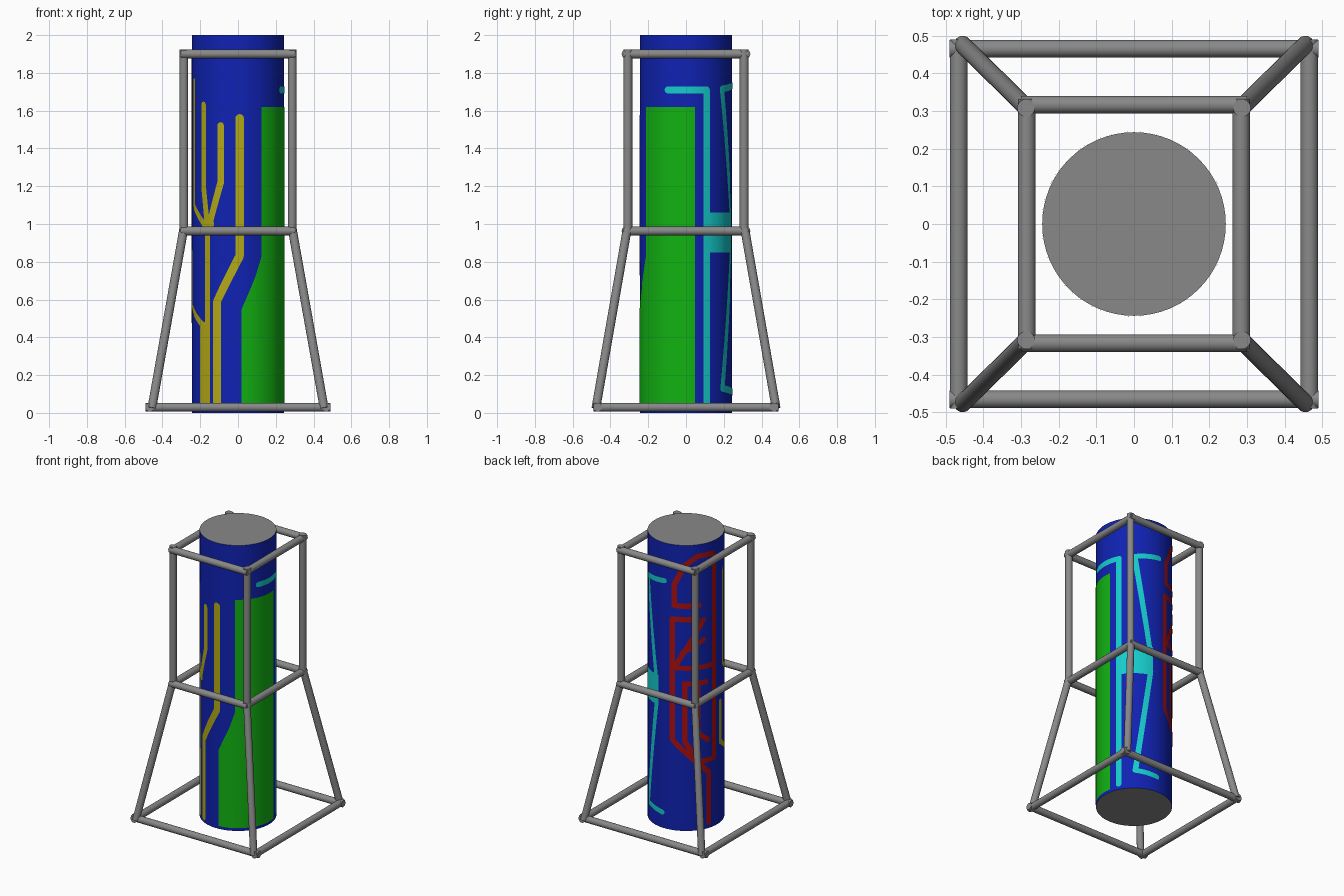
import bpy, bmesh, math
from mathutils import Vector

if "Cube" in bpy.data.objects:
    bpy.data.objects.remove(bpy.data.objects["Cube"])

R, SIDES = 0.244, 64


def mat(name, col):
    m = bpy.data.materials.new(name)
    m.diffuse_color = (*col, 1)
    m.use_nodes = True
    m.node_tree.nodes["Principled BSDF"].inputs["Base Color"].default_value = m.diffuse_color
    return m


GREY = mat("grey", (0.25, 0.25, 0.25))
BLUE = mat("blue", (0.005, 0.016, 0.45))
GREEN = mat("green", (0.006, 0.45, 0.006))
YELLOW = mat("yellow", (0.45, 0.40, 0.008))
CYAN = mat("cyan", (0.008, 0.60, 0.60))
RED = mat("red", (0.42, 0.005, 0.005))


def add_object(name, bm, mats):
    me = bpy.data.meshes.new(name)
    bm.to_mesh(me)
    bm.free()
    for m in mats:
        me.materials.append(m)
    ob = bpy.data.objects.new(name, me)
    bpy.context.collection.objects.link(ob)
    return ob


# Main column: blue wall, grey caps
bm = bmesh.new()
bmesh.ops.create_cone(bm, cap_ends=True, segments=SIDES, radius1=R, radius2=R, depth=2)
bmesh.ops.translate(bm, verts=bm.verts, vec=(0, 0, 1))
for f in bm.faces:
    cap = abs(f.normal.z) > 0.5
    f.material_index = 1 if cap else 0
    f.smooth = not cap
for e in bm.edges:
    if any(abs(f.normal.z) > 0.5 for f in e.link_faces):
        e.smooth = False
add_object("column", bm, [BLUE, GREY])


# Painted areas are drawn flat as (angle from front in degrees, height), then wrapped on the column
def flat(p):
    return Vector((math.radians(p[0]) * R, 0, p[1]))


def polygon(bm, pts):
    bm.faces.new([bm.verts.new(p) for p in pts])


def strip(bm, path, width):
    h = width / 2
    pts = [flat(p) for p in path]
    for a, b in zip(pts, pts[1:]):
        d = (b - a).normalized()
        n = Vector((-d.z, 0, d.x)) * h
        polygon(bm, [a - n, b - n, b + n, a + n])
    for p in pts:  # rounded joints and ends
        ring = [math.tau * k / 12 for k in range(12)]
        polygon(bm, [p + Vector((math.cos(t) * h, 0, math.sin(t) * h)) for t in ring])


def painted(name, material, strips=(), areas=()):
    bm = bmesh.new()
    for path, width in strips:
        strip(bm, path, width)
    for area in areas:
        polygon(bm, [flat(p) for p in area])
    for k in range(-SIDES // 2, SIDES // 2 + 4):  # cut along the column facets
        bmesh.ops.bisect_plane(bm, geom=bm.verts[:] + bm.edges[:] + bm.faces[:], dist=1e-6,
                               plane_co=(math.tau * k / SIDES * R, 0, 0), plane_no=(1, 0, 0))
    r = R + 0.0018
    for v in bm.verts:
        t = v.co.x / R
        v.co = (r * math.sin(t), -r * math.cos(t), v.co.z)
    for f in bm.faces:
        f.smooth = True
    add_object(name, bm, [material])


painted("green_panel", GREEN, areas=[
    [(4.5, 0.02), (101, 0.02), (101, 1.62), (30.5, 1.62), (30.5, 0.83), (22, 0.72), (4.5, 0.55)]])

painted("yellow_branches", YELLOW, [
    ([(2, 1.56), (2, 0.83), (-27, 0.59), (-27, 0.04)], 0.045),
    ([(-22, 1.52), (-22, 1.22), (-37, 1.01)], 0.038),
    ([(-48, 1.63), (-48, 1.2), (-42, 1.01)], 0.036),
    ([(-72, 1.76), (-72, 1.1), (-47, 1.0)], 0.032),
    ([(-47, 1.0), (-35, 1.0)], 0.035),
    ([(-41, 1.0), (-41, 0.45)], 0.036),
    ([(-83, 0.85), (-83, 0.57), (-48, 0.46)], 0.034),
], [[(-55, 0.02), (-37, 0.02), (-37, 0.48), (-55, 0.48)]])

painted("cyan_branches", CYAN, [
    ([(67, 1.71), (116.5, 1.71), (116.5, 0.04)], 0.038),
    ([(181, 1.735), (141, 1.715), (166, 1.0)], 0.036),
    ([(166, 0.88), (142, 0.13), (177, 0.11)], 0.036),
], [[(113, 0.85), (170, 0.85), (170, 1.06), (113, 1.06)]])

painted("red_branches", RED, [
    ([(-163, 1.575), (-163, 1.72), (-147, 1.86), (-128, 1.92), (-103, 1.92), (-99, 1.88),
      (-99, 0.48), (-127, 0.48), (-147, 0.63), (-147, 1.03), (-114, 1.03)], 0.036),
    ([(-163, 1.575), (-125, 1.575)], 0.036),
    ([(-128, 1.48), (-166, 1.48), (-166, 0.635), (-109, 0.395), (-109, 0.04)], 0.036),
    ([(-163, 1.14), (-118, 1.47)], 0.034),
    ([(-150, 1.25), (-118, 1.33)], 0.034),
    ([(-166, 1.14), (-104, 1.14)], 0.034),
    ([(-127, 1.03), (-127, 0.68), (-110, 0.62)], 0.034),
])


# Tubular frame around the column
def bar(name, a, b, r=0.0235):
    a, b = Vector(a), Vector(b)
    bm = bmesh.new()
    bmesh.ops.create_cone(bm, cap_ends=True, segments=20, radius1=r, radius2=r,
                          depth=(b - a).length)
    for f in bm.faces:
        f.smooth = len(f.verts) == 4
    for e in bm.edges:
        if any(len(f.verts) > 4 for f in e.link_faces):
            e.smooth = False
    ob = add_object(name, bm, [GREY])
    ob.location = (a + b) / 2
    ob.rotation_mode = 'QUATERNION'
    ob.rotation_quaternion = (b - a).to_track_quat('Z', 'Y')


# Square rings: name, half width, half depth, height, overhang at the ends
for name, hx, hy, z, over in (("base", 0.466, 0.466, 0.03, 0.024),
                              ("middle", 0.285, 0.317, 0.963, 0.015),
                              ("top", 0.285, 0.317, 1.9, 0.015)):
    for s, side in ((-1, "front"), (1, "back")):
        bar(f"{name}_{side}_rail", (-hx - over, s * hy, z), (hx + over, s * hy, z))
    for s, side in ((-1, "left"), (1, "right")):
        bar(f"{name}_{side}_rail", (s * hx, -hy - over, z), (s * hx, hy + over, z))

# Sloping legs and upright posts
for sx, lr in ((-1, "left"), (1, "right")):
    for sy, fb in ((-1, "front"), (1, "back")):
        knee = (sx * 0.287, sy * 0.311, 0.975)
        bar(f"{fb}_{lr}_leg", (sx * 0.456, sy * 0.477, 0.025), knee)
        bar(f"{fb}_{lr}_post", (sx * 0.287, sy * 0.308, 0.95), (sx * 0.287, sy * 0.308, 1.925))
